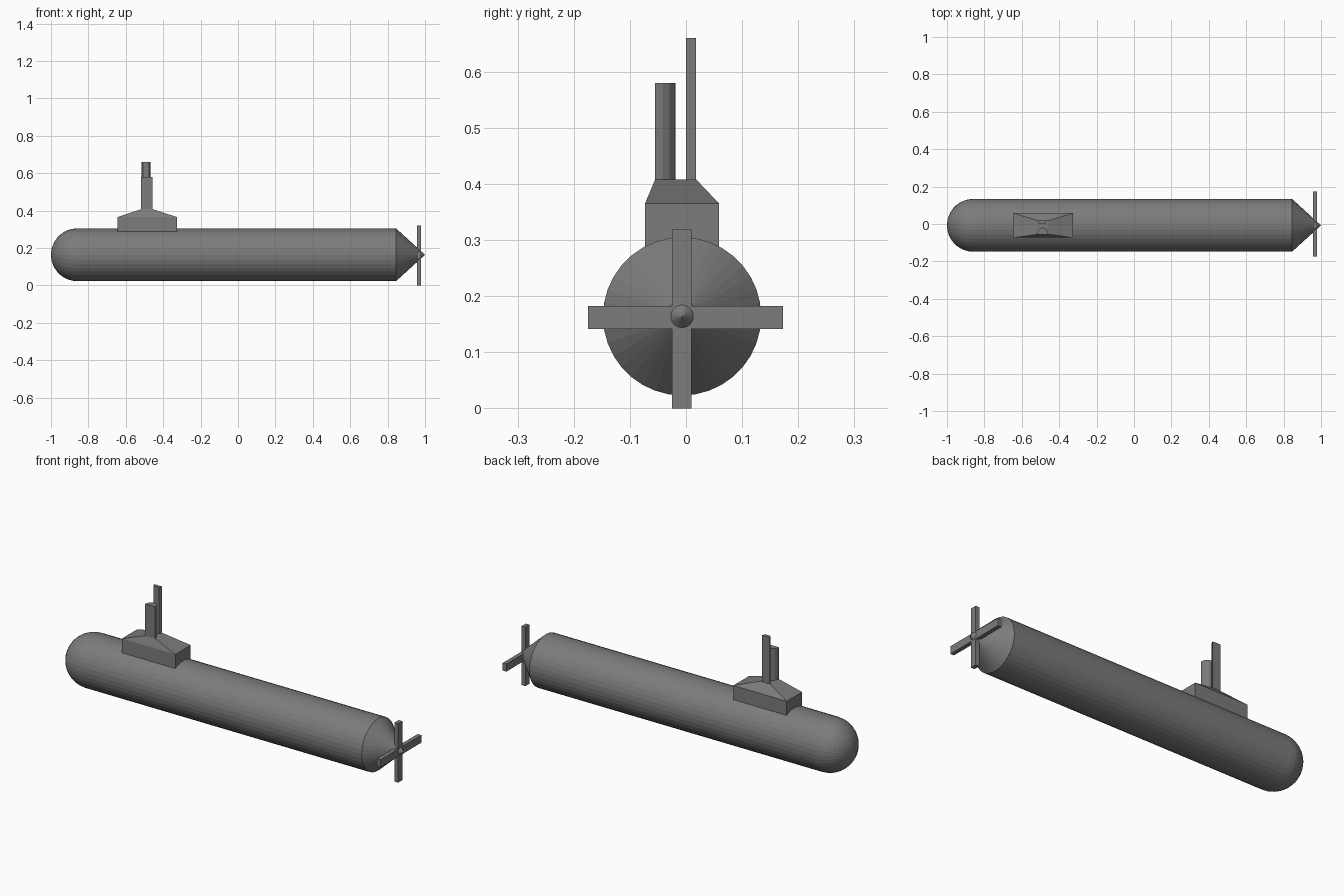
import bpy, bmesh, math

if "Cube" in bpy.data.objects:
    bpy.data.objects.remove(bpy.data.objects["Cube"])

grey = bpy.data.materials.new("hull grey")
grey.diffuse_color = (0.2, 0.2, 0.2, 1)
grey.use_nodes = True
grey.node_tree.nodes["Principled BSDF"].inputs["Base Color"].default_value = grey.diffuse_color


def finish(name, bm):
    bmesh.ops.recalc_face_normals(bm, faces=bm.faces[:])
    me = bpy.data.meshes.new(name)
    bm.to_mesh(me)
    bm.free()
    me.materials.append(grey)
    ob = bpy.data.objects.new(name, me)
    bpy.context.collection.objects.link(ob)
    return ob


def loft(name, rings):
    """Skin a closed solid through rings with equal point counts."""
    bm = bmesh.new()
    vs = [[bm.verts.new(p) for p in r] for r in rings]
    n = len(vs[0])
    for a, b in zip(vs, vs[1:]):
        for i in range(n):
            j = (i + 1) % n
            bm.faces.new((a[i], a[j], b[j], b[i]))
    bm.faces.new(vs[0][::-1])
    bm.faces.new(vs[-1])
    bmesh.ops.remove_doubles(bm, verts=bm.verts[:], dist=1e-5)
    return finish(name, bm)


def rect(x0, x1, y0, y1, z):
    return [(x0, y0, z), (x1, y0, z), (x1, y1, z), (x0, y1, z)]


def box(name, x0, x1, y0, y1, z0, z1):
    return loft(name, [rect(x0, x1, y0, y1, z) for z in (z0, z1)])


def prism(name, outline, z0, z1):
    return loft(name, [[(x, y, z) for x, y in outline] for z in (z0, z1)])


# Hull: round nose, long cylinder, conical tail, lathed round the x axis
R, CY, CZ, SEG = 0.141, -0.007, 0.164, 36
profile = [(-0.859 - R * math.cos(t), R * math.sin(t))
           for t in (math.pi / 2 * i / 9 for i in range(10))]
profile[0] = (-1.0, 0.0005)
profile += [(0.845, R), (0.9995, 0.0005)]
loft("hull", [[(x, CY + r * math.cos(2 * math.pi * k / SEG),
                CZ + r * math.sin(2 * math.pi * k / SEG)) for k in range(SEG)]
              for x, r in profile])

# Propeller: two crossed bars just ahead of the tail tip
box("propeller_upright", 0.956, 0.978, -0.025, 0.010, 0.0, 0.32)
box("propeller_crossbar", 0.956, 0.978, -0.175, 0.173, 0.141, 0.182)

# Conning tower: box with a steep tapered roof
loft("conning_tower", [rect(-0.645, -0.325, -0.073, 0.059, 0.27),
                       rect(-0.645, -0.325, -0.073, 0.059, 0.365),
                       rect(-0.517, -0.457, -0.055, 0.018, 0.408)])

# Short mast: flat front, rounded back
arc = [(-0.488 + 0.030 * math.cos(t), -0.055 + 0.036 * math.sin(t))
       for t in (math.pi * i / 8 for i in range(9))]
prism("short_mast", arc, 0.39, 0.58)

# Tall mast: slightly wedge-shaped bar
prism("tall_mast", [(-0.507, 0.0), (-0.475, 0.0), (-0.467, 0.018), (-0.515, 0.018)],
      0.39, 0.66)
